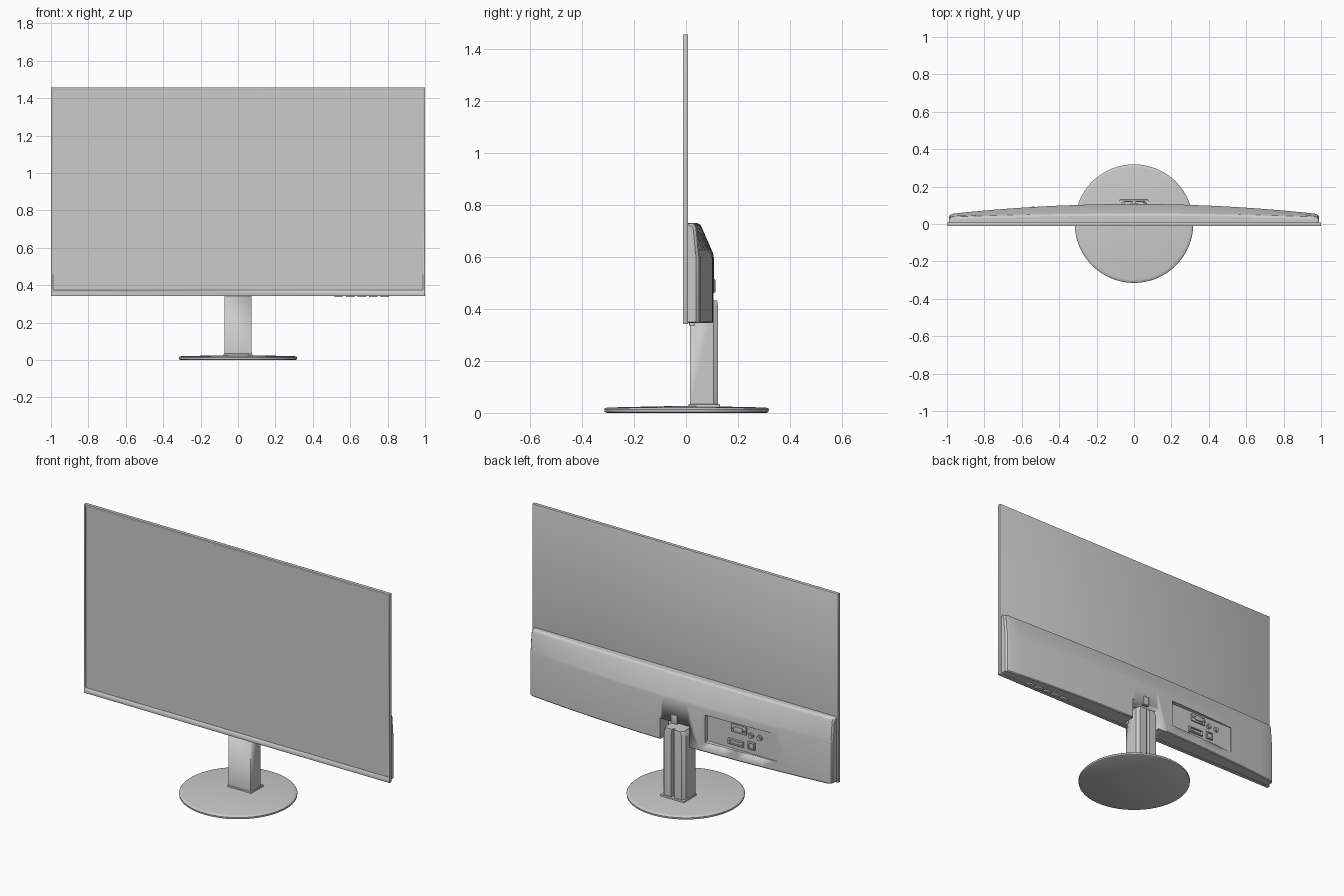
import bpy, bmesh, math
from mathutils import Vector

if "Cube" in bpy.data.objects:
    bpy.data.objects.remove(bpy.data.objects["Cube"])

grey = bpy.data.materials.new("light_grey_plastic")
grey.diffuse_color = (0.6, 0.6, 0.6, 1)
grey.use_nodes = True
grey.node_tree.nodes["Principled BSDF"].inputs["Base Color"].default_value = grey.diffuse_color


def finish(name, bm, angle=30, bevel=0):
    bmesh.ops.recalc_face_normals(bm, faces=bm.faces)
    me = bpy.data.meshes.new(name)
    bm.to_mesh(me)
    bm.free()
    me.materials.append(grey)
    ob = bpy.data.objects.new(name, me)
    bpy.context.collection.objects.link(ob)
    bpy.ops.object.select_all(action='DESELECT')
    bpy.context.view_layer.objects.active = ob
    ob.select_set(True)
    if bevel:
        m = ob.modifiers.new("bevel", 'BEVEL')
        m.width, m.segments, m.limit_method = bevel, 2, 'ANGLE'
        bpy.ops.object.modifier_apply(modifier="bevel")
    bpy.ops.object.shade_smooth_by_angle(angle=math.radians(angle))
    return ob


def box(name, x, y, z, bevel=0):
    bm = bmesh.new()
    bmesh.ops.create_cube(bm, size=1)
    for v in bm.verts:
        v.co = Vector([(r[0] + r[1]) / 2 + c * (r[1] - r[0]) for r, c in zip((x, y, z), v.co)])
    return finish(name, bm, bevel=bevel)


def loft(name, rings, angle=30, bevel=0):
    """Skin closed rings of equal length and cap both ends."""
    bm = bmesh.new()
    vs = [[bm.verts.new(p) for p in r] for r in rings]
    n = len(rings[0])
    for a, b in zip(vs, vs[1:]):
        for i in range(n):
            bm.faces.new((a[i], a[(i + 1) % n], b[(i + 1) % n], b[i]))
    bm.faces.new(vs[0])
    bm.faces.new(vs[-1])
    return finish(name, bm, angle, bevel)


def cut(target, x, y, z):
    cutter = box("cutter", x, y, z)
    cutter.hide_render = True
    m = target.modifiers.new("cut", 'BOOLEAN')
    m.object, m.operation, m.solver = cutter, 'DIFFERENCE', 'EXACT'
    bpy.ops.object.select_all(action='DESELECT')
    bpy.context.view_layer.objects.active = target
    target.select_set(True)
    bpy.ops.object.modifier_apply(modifier="cut")
    bpy.data.objects.remove(cutter)


def round_part(name, x, z, y0, y1, r, sides=20):
    ring = [(x + r * math.cos(2 * math.pi * i / sides), z + r * math.sin(2 * math.pi * i / sides))
            for i in range(sides)]
    return loft(name, [[(a, y, b) for a, b in ring] for y in (y0, y1)])


# Thin display panel with a slightly recessed screen
panel = box("display_panel", (-1, 1), (-0.012, 0.008), (0.342, 1.458), bevel=0.002)
cut(panel, (-0.988, 0.988), (-0.05, -0.0105), (0.375, 1.447))

# Rear housing: bowed in plan, sloping shoulder on top
stations = [-0.99, -0.982] + [-0.965 + 1.93 * i / 24 for i in range(25)] + [0.982, 0.99]
rings = []
for x in stations:
    end = {0.99: 0.014, 0.982: 0.004}.get(abs(x), 0)
    bow = 1 - x * x
    back = 0.052 + 0.055 * bow - end
    top = 0.036 + 0.02 * bow - end
    rings.append([(x, 0.006, 0.346 + end * .3), (x, back - 0.004, 0.346 + end * .3),
                  (x, back, 0.351 + end * .3), (x, back, 0.600), (x, back - 0.003, 0.615),
                  (x, top + 0.006, 0.712 - end * .5), (x, top, 0.724 - end * .5),
                  (x, top - 0.012, 0.731 - end * .5), (x, 0.006, 0.731 - end * .5)])
housing = loft("rear_housing", rings)
cut(housing, (-0.095, 0.095), (0.03, 0.2), (0.3, 0.47))      # stand notch
cut(housing, (-0.65, -0.196), (0.08, 0.2), (0.405, 0.565))   # port bay

# Sockets in the port bay
box("video_socket_shell", (-0.455, -0.355), (0.078, 0.090), (0.505, 0.552), 0.004)
box("video_socket_core", (-0.435, -0.375), (0.078, 0.097), (0.515, 0.542), 0.004)
for s in (-1, 1):
    round_part("video_socket_screw", -0.405 + s * 0.042, 0.528, 0.088, 0.097, 0.006, 6)
digital = box("digital_socket", (-0.435, -0.335), (0.078, 0.092), (0.428, 0.462), 0.003)
cut(digital, (-0.425, -0.345), (0.084, 0.2), (0.437, 0.454))
power = box("power_socket", (-0.51, -0.465), (0.078, 0.092), (0.43, 0.475), 0.003)
cut(power, (-0.503, -0.472), (0.084, 0.2), (0.438, 0.468))
for x in (-0.484, -0.54):
    round_part("audio_jack_ring", x, 0.513, 0.078, 0.089, 0.016)
    round_part("audio_jack_core", x, 0.513, 0.078, 0.094, 0.009)

# Control buttons under the right edge
for i in range(5):
    x = 0.515 + i * 0.062
    box("control_button", (x, x + 0.045), (0.012, 0.035), (0.336, 0.350), 0.002)

# Release clip above the stand
box("release_clip", (-0.02, 0.02), (0.09, 0.113), (0.462, 0.515), 0.004)

# Stand neck: chamfered column with a rear cable groove and chamfered top
plan = [(-0.072, 0.016), (0.072, 0.016), (0.072, 0.105), (0.058, 0.124),
        (0.010, 0.124), (0.007, 0.108), (-0.007, 0.108), (-0.010, 0.124),
        (-0.058, 0.124), (-0.072, 0.105)]
neck = loft("stand_neck", [[(x * s, y if y < 0.1 else y - d, z) for x, y in plan]
                           for z, s, d in ((0.02, 1, 0), (0.405, 1, 0), (0.432, 0.82, 0.004))], 25)
cut(neck, (-0.2, 0.2), (0, 0.036), (0.346, 0.6))             # clears the housing

# Round base with a shallow conical top and a small collar
prof = [(0.308, 0.0), (0.316, 0.004), (0.317, 0.014), (0.312, 0.019), (0.300, 0.021), (0.02, 0.027)]
N = 64
loft("round_base", [[(r * math.cos(2 * math.pi * i / N), 0.002 + r * math.sin(2 * math.pi * i / N), z)
                     for i in range(N)] for r, z in prof], 40)
box("neck_collar", (-0.078, 0.078), (0.010, 0.130), (0.018, 0.034), 0.003)
